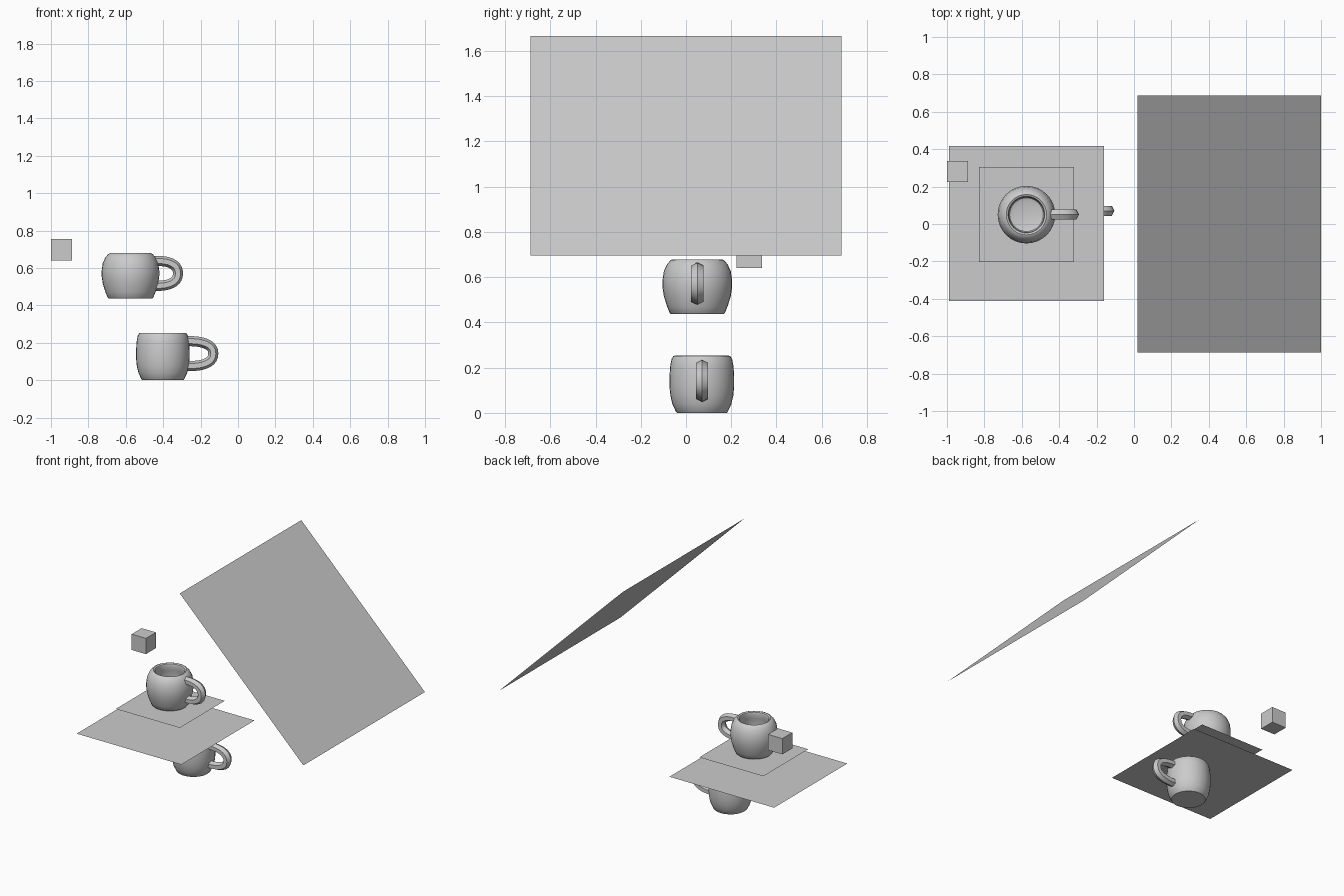
import bpy, bmesh
from math import sin, cos, pi, radians
from mathutils import Vector

if "Cube" in bpy.data.objects:
    bpy.data.objects.remove(bpy.data.objects["Cube"])


def finish(name, bm, smooth=False):
    bmesh.ops.recalc_face_normals(bm, faces=bm.faces)
    me = bpy.data.meshes.new(name)
    bm.to_mesh(me)
    bm.free()
    ob = bpy.data.objects.new(name, me)
    bpy.context.collection.objects.link(ob)
    if smooth:
        bpy.ops.object.select_all(action='DESELECT')
        ob.select_set(True)
        bpy.context.view_layer.objects.active = ob
        bpy.ops.object.shade_smooth_by_angle(angle=radians(40))
    return ob


def skin(bm, rings, closed):
    """Join successive rings of vertices with quads."""
    for a, b in zip(rings, rings[1:]):
        n = len(a)
        for i in range(n):
            j = (i + 1) % n
            bm.faces.new((a[i], a[j], b[j], b[i]))
    for ring in (rings[0], rings[-1]) if closed else ():
        bm.faces.new(ring)


def mug_body(name, centre, profile, n=32):
    bm = bmesh.new()
    rings = [[bm.verts.new((centre[0] + r * cos(2 * pi * i / n),
                            centre[1] + r * sin(2 * pi * i / n), z))
              for i in range(n)] for r, z in profile]
    skin(bm, rings, True)
    return finish(name, bm, True)


def mug_handle(name, centre, start, reach, mid_z, half, steps=18):
    # D-shaped path swept with a six-sided section pointing outwards
    def path(t):
        return Vector((centre[0] + start + reach * max(cos(t), 0) ** 0.75, centre[1],
                       mid_z + half * (1 if sin(t) > 0 else -1) * abs(sin(t)) ** 0.85))
    bm = bmesh.new()
    pts = [path(-pi / 2 + pi * i / steps) for i in range(steps + 1)]
    rings = []
    for i, p in enumerate(pts):
        tan = (pts[min(i + 1, steps)] - pts[max(i - 1, 0)]).normalized()
        if i in (0, steps):
            tan = Vector((1 if i == 0 else -1, 0, 0))
        out = Vector((tan.z, 0, -tan.x))
        rings.append([bm.verts.new(p + out * 0.027 * cos(k * pi / 3)
                                   + Vector((0, 0.031 * sin(k * pi / 3), 0)))
                      for k in range(6)])
    skin(bm, rings, True)
    return finish(name, bm, True)


def sheet(name, corners):
    bm = bmesh.new()
    bm.faces.new([bm.verts.new(c) for c in corners])
    return finish(name, bm)


def flat_sheet(name, x0, x1, y0, y1, z):
    return sheet(name, [(x0, y0, z), (x1, y0, z), (x1, y1, z), (x0, y1, z)])


# Upper, rounder mug
c1 = (-0.575, 0.05)
mug_body("upper_mug", c1, [
    (0.117, 0.441), (0.122, 0.446), (0.134, 0.475), (0.148, 0.52), (0.154, 0.56),
    (0.154, 0.59), (0.148, 0.63), (0.134, 0.661), (0.118, 0.679), (0.108, 0.683),
    (0.098, 0.678), (0.094, 0.664), (0.102, 0.63), (0.11, 0.57), (0.105, 0.51),
    (0.09, 0.475), (0.07, 0.468)])
mug_handle("upper_mug_handle", c1, 0.128, 0.126, 0.575, 0.067)

# Lower, straighter mug
c2 = (-0.402, 0.07)
mug_body("lower_mug", c2, [
    (0.11, 0.004), (0.114, 0.008), (0.13, 0.042), (0.139, 0.08), (0.143, 0.12),
    (0.143, 0.165), (0.14, 0.21), (0.134, 0.242), (0.126, 0.255), (0.119, 0.257),
    (0.111, 0.252), (0.107, 0.235), (0.109, 0.16), (0.106, 0.08), (0.09, 0.042),
    (0.07, 0.035)])
mug_handle("lower_mug_handle", c2, 0.125, 0.145, 0.146, 0.067)

# Flat sheets under the upper mug
flat_sheet("large_base_sheet", -0.99, -0.16, -0.413, 0.416, 0.29)
flat_sheet("small_base_sheet", -0.828, -0.32, -0.202, 0.306, 0.43)

# Large tilted panel, high on the left side and low on the right
sheet("tilted_panel", [(0.02, -0.688, 1.67), (1.0, -0.688, 0.70),
                       (1.0, 0.688, 0.70), (0.02, 0.688, 1.67)])

# Small floating cube
bpy.ops.mesh.primitive_cube_add(size=0.113, location=(-0.943, 0.28, 0.701))
bpy.context.object.name = "small_cube"

# Stand the model exactly on the ground
for ob in bpy.context.scene.objects:
    ob.location.z -= 0.004
